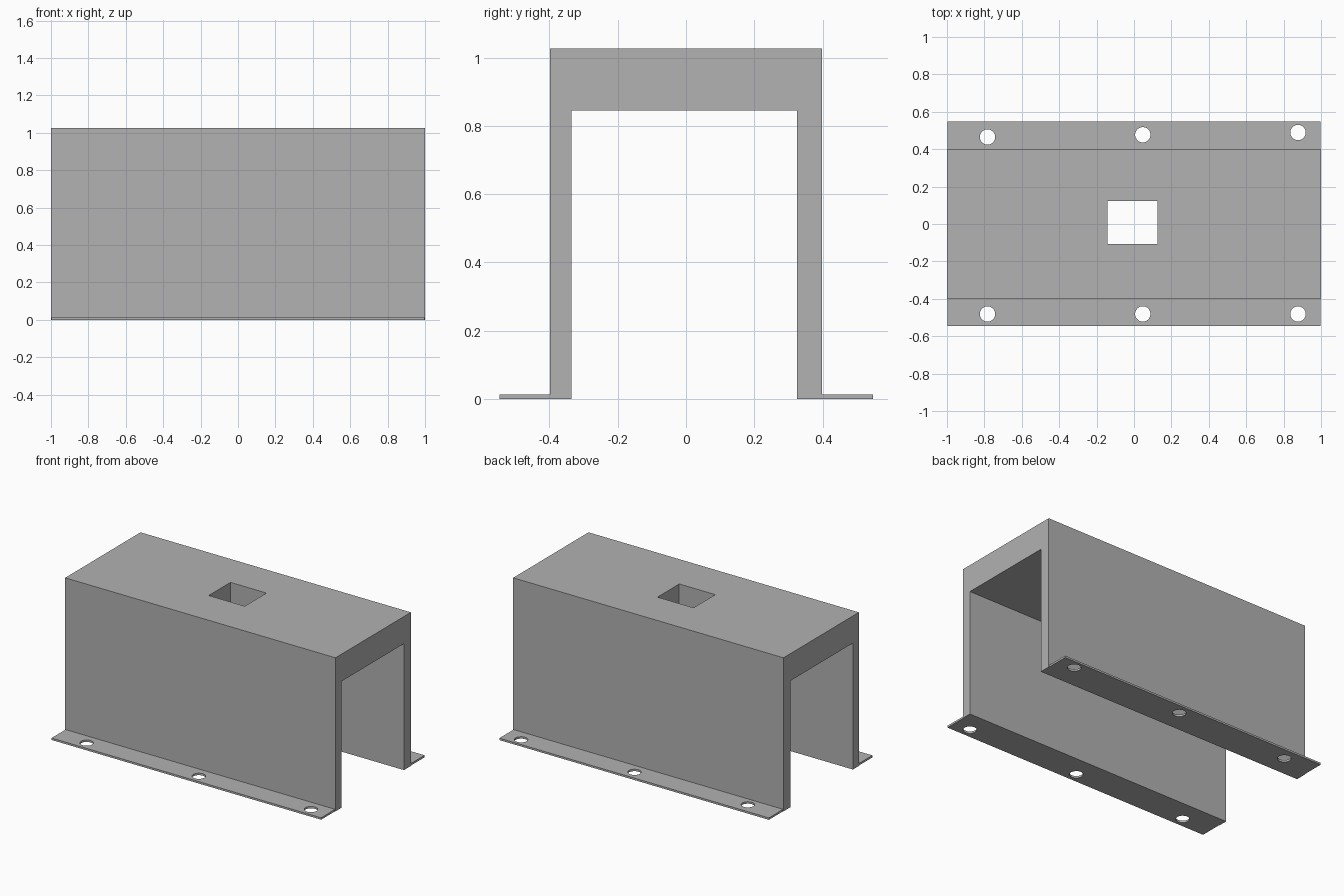
import bpy
import bmesh
from mathutils import Matrix

cube = bpy.data.objects.get("Cube")
if cube:
    bpy.data.objects.remove(cube, do_unlink=True)

# Single grey material
GREY = (0.445, 0.445, 0.445, 1)
grey = bpy.data.materials.new("plain grey")
grey.use_nodes = True
grey.diffuse_color = GREY
grey.node_tree.nodes["Principled BSDF"].inputs["Base Color"].default_value = GREY


def add_object(name, bm):
    bmesh.ops.recalc_face_normals(bm, faces=bm.faces)
    mesh = bpy.data.meshes.new(name)
    bm.to_mesh(mesh)
    bm.free()
    mesh.materials.append(grey)
    obj = bpy.data.objects.new(name, mesh)
    bpy.context.collection.objects.link(obj)
    return obj


def box(name, x, y, z):
    bm = bmesh.new()
    spans = (x, y, z)
    centre = [(a + b) / 2 for a, b in spans]
    size = [b - a for a, b in spans]
    bmesh.ops.create_cube(bm, size=1, matrix=Matrix.Translation(centre) @ Matrix.Diagonal((*size, 1)))
    return add_object(name, bm)


def extrude_profile(name, points, x0, x1):
    bm = bmesh.new()
    face = bm.faces.new([bm.verts.new((x0, y, z)) for y, z in points])
    side = bmesh.ops.extrude_face_region(bm, geom=[face])["geom"]
    verts = [v for v in side if isinstance(v, bmesh.types.BMVert)]
    bmesh.ops.translate(bm, verts=verts, vec=(x1 - x0, 0, 0))
    return add_object(name, bm)


def cylinder(name, x, y, radius):
    bm = bmesh.new()
    bmesh.ops.create_cone(bm, cap_ends=True, segments=40, radius1=radius, radius2=radius,
                          depth=0.2, matrix=Matrix.Translation((x, y, 0)))
    return add_object(name, bm)


def cut(target, cutter):
    mod = target.modifiers.new("cut", 'BOOLEAN')
    mod.operation = 'DIFFERENCE'
    mod.solver = 'EXACT'
    mod.object = cutter
    bpy.context.view_layer.update()
    graph = bpy.context.evaluated_depsgraph_get()
    result = bpy.data.meshes.new_from_object(target.evaluated_get(graph))
    target.modifiers.clear()
    target.data = result
    bpy.data.objects.remove(cutter, do_unlink=True)


# Channel body: thick roof on two walls
TOP, ROOF, WALL = 1.027, 0.845, 0.398
channel = extrude_profile("channel_body", [
    (-WALL, 0), (-WALL, TOP), (WALL, TOP), (WALL, 0),
    (0.325, 0), (0.325, ROOF), (-0.335, ROOF), (-0.335, 0)], -1, 1)

# Square opening through the roof
cut(channel, box("roof_cutter", (-0.142, 0.125), (-0.107, 0.123), (0.8, 1.1)))

# Mounting flanges with bolt holes
HOLE_X = (-0.783, 0.047, 0.877)
for name, span, hole_y in (
        ("front_flange", (-0.546, -WALL), (-0.481, -0.481, -0.481)),
        ("back_flange", (WALL, 0.548), (0.465, 0.477, 0.489))):
    flange = box(name, (-0.997, 0.997), span, (0, 0.013))
    for x, y in zip(HOLE_X, hole_y):
        cut(flange, cylinder("hole_cutter", x, y, 0.041))
